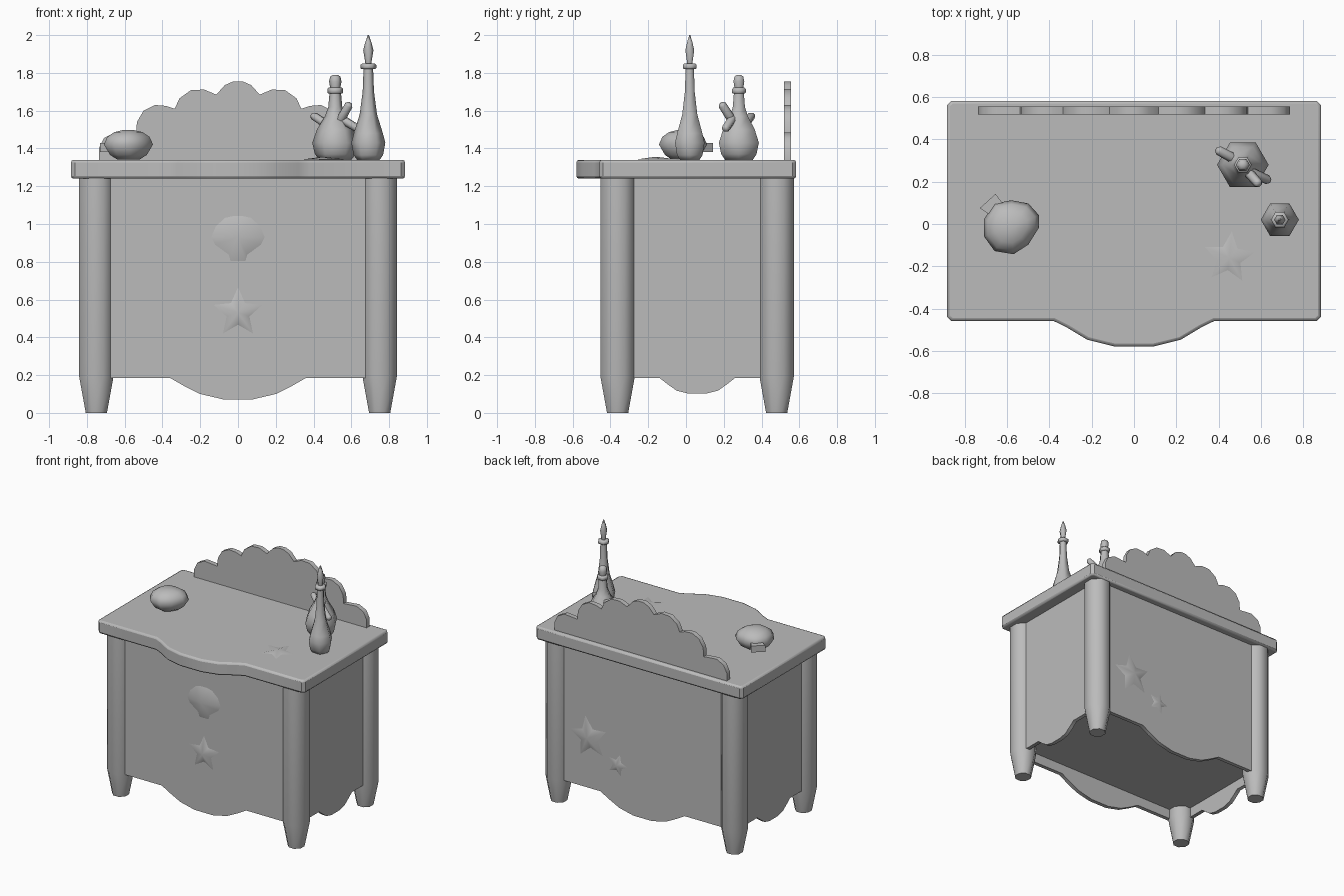
import bpy, bmesh, math
from math import sin, cos, pi, radians
from mathutils import Matrix, Vector

cube = bpy.data.objects.get("Cube")
if cube:
    bpy.data.objects.remove(cube, do_unlink=True)

grey = bpy.data.materials.new("plain grey")
grey.use_nodes = True
grey.diffuse_color = (0.5, 0.5, 0.5, 1)
grey.node_tree.nodes["Principled BSDF"].inputs["Base Color"].default_value = (0.5, 0.5, 0.5, 1)


def finish(name, bm, angle):
    """Turn a bmesh into a named object, smooth below the given angle."""
    bmesh.ops.recalc_face_normals(bm, faces=bm.faces)
    mesh = bpy.data.meshes.new(name)
    bm.to_mesh(mesh)
    bm.free()
    mesh.materials.append(grey)
    obj = bpy.data.objects.new(name, mesh)
    bpy.context.collection.objects.link(obj)
    bpy.ops.object.select_all(action='DESELECT')
    obj.select_set(True)
    bpy.context.view_layer.objects.active = obj
    bpy.ops.object.shade_smooth_by_angle(angle=radians(angle))
    return obj


def mirrored(half):
    """Complete an outline whose left half runs toward the middle."""
    return half + [(-x, y) for x, y in reversed(half)]


def prism(name, outline, depth, matrix, bevel=0):
    """Extrude a flat outline along its local z."""
    bm = bmesh.new()
    face = bm.faces.new([bm.verts.new((x, y, 0)) for x, y in outline])
    out = bmesh.ops.extrude_face_region(bm, geom=[face])
    moved = [v for v in out["geom"] if isinstance(v, bmesh.types.BMVert)]
    bmesh.ops.translate(bm, verts=moved, vec=(0, 0, depth))
    bm.transform(matrix)
    obj = finish(name, bm, 40)
    if bevel:
        mod = obj.modifiers.new("soft edge", 'BEVEL')
        mod.width, mod.segments, mod.limit_method = bevel, 2, 'ANGLE'
        mod.angle_limit = radians(50)


def stack(name, outline, levels, matrix, angle=50):
    """Loft scaled copies of an outline through (height, scale) levels."""
    bm = bmesh.new()
    rings = [[bm.verts.new((x * s, y * s, z)) for x, y in outline] for z, s in levels]
    n = len(outline)
    for low, high in zip(rings, rings[1:]):
        for i in range(n):
            j = (i + 1) % n
            bm.faces.new((low[i], low[j], high[j], high[i]))
    bm.faces.new(rings[0])
    bm.faces.new(rings[-1])
    bm.transform(matrix)
    finish(name, bm, angle)


def relief(name, outline, height, matrix):
    """Low raised carving that peaks in the middle."""
    bm = bmesh.new()
    tip = bm.verts.new((0, 0, height))
    rim = [bm.verts.new((x, y, 0)) for x, y in outline]
    for i, v in enumerate(rim):
        bm.faces.new((v, rim[(i + 1) % len(rim)], tip))
    bm.transform(matrix)
    finish(name, bm, 60)


def ring(n, r=1.0, turn=0.0):
    return [(r * cos(2 * pi * i / n + turn), r * sin(2 * pi * i / n + turn)) for i in range(n)]


def star(r, turn):
    """Five-pointed outline with its first point at the given angle."""
    radii = (r, r * 0.47)
    return [(radii[i % 2] * cos(radians(turn + 36 * i)),
             radii[i % 2] * sin(radians(turn + 36 * i))) for i in range(10)]


def facing(loc, turn):
    """Local xy plane stood upright, facing the front when turn is 0."""
    return (Matrix.Translation(loc) @ Matrix.Rotation(radians(turn), 4, 'Z')
            @ Matrix.Rotation(pi / 2, 4, 'X'))


# Table top with a bowed front
top = mirrored([(-0.864, 0.583), (-0.884, 0.563), (-0.884, -0.439), (-0.864, -0.459),
                (-0.38, -0.459), (-0.32, -0.488), (-0.22, -0.548), (-0.09, -0.58)])
prism("table_top", top, 0.1, Matrix.Translation((0, 0, 1.24)), 0.014)

# Corner legs, tapering at the feet
for side, x in (("right", -0.75), ("left", 0.75)):
    for end, y in (("front", -0.362), ("back", 0.48)):
        stack(f"{end}_{side}_leg", ring(8, 0.098, pi / 8),
              [(0, 0.62), (0.19, 1), (1.25, 1)], Matrix.Translation((x, y, 0)), 50)

# Front and back panels with a wavy apron, set back between the legs
wide = mirrored([(-0.76, 1.245), (-0.76, 0.185), (-0.36, 0.185), (-0.29, 0.145),
                 (-0.2, 0.1), (-0.08, 0.072)])
prism("front_panel", wide, 0.03, facing((0, -0.385, 0), 0))
prism("back_panel", wide, 0.03, facing((0, 0.5, 0), 180))

# Side panels with a narrower apron
narrow = mirrored([(-0.42, 1.245), (-0.42, 0.185), (-0.2, 0.185), (-0.155, 0.15),
                   (-0.11, 0.118), (-0.05, 0.103)])
for name, s in (("left", 1), ("right", -1)):
    prism(name + "_side_panel", narrow, 0.03, facing((s * 0.762, 0.06, 0), s * 90))

# Floor recessed inside the panels
floor = [(-0.77, -0.39), (0.77, -0.39), (0.77, 0.505), (-0.77, 0.505)]
prism("cabinet_floor", floor, 0.03, Matrix.Translation((0, 0, 0.26)))

# Scalloped back board
board = mirrored([(-0.737, 1.335), (-0.737, 1.4), (-0.71, 1.455), (-0.65, 1.485), (-0.54, 1.475),
                  (-0.535, 1.54), (-0.5, 1.6), (-0.44, 1.63), (-0.38, 1.625), (-0.335, 1.61),
                  (-0.31, 1.665), (-0.25, 1.708), (-0.18, 1.712), (-0.115, 1.685),
                  (-0.07, 1.735), (-0.025, 1.755)])
prism("back_board", board, 0.037, facing((0, 0.555, 0), 0))

# Carved stars and shell
relief("front_star", star(0.14, 90), 0.028, facing((0, -0.414, 0.53), 0))
relief("back_large_star", star(0.17, 100), 0.028, facing((0.46, 0.529, 0.575), 180))
relief("back_small_star", star(0.09, 75), 0.018, facing((0.215, 0.529, 0.425), 180))
relief("top_starfish", star(0.125, 84), 0.015, Matrix.Translation((0.45, -0.16, 1.341)))
fan = mirrored([(-0.04, -0.13), (-0.05, -0.095), (-0.125, -0.04), (-0.145, 0),
                (-0.12, 0.06), (-0.07, 0.105), (-0.025, 0.115)])
relief("front_shell", fan, 0.04, facing((0, -0.414, 0.93), 0))

# Clam shell on the table, with its hinge
clam = [(-0.08, 0.115), (-0.13, 0.04), (-0.13, -0.04), (-0.08, -0.11), (0.01, -0.125),
        (0.08, -0.08), (0.13, 0), (0.13, 0.06), (0.08, 0.115), (0, 0.13)]
stack("clam_shell", clam, [(0, 0.45), (0.025, 0.75), (0.08, 1), (0.12, 0.86), (0.145, 0.58), (0.157, 0.2)],
      Matrix.Translation((-0.58, -0.018, 1.341)), 60)
prism("clam_hinge", [(-0.60, 0.07), (-0.66, 0.03), (-0.73, 0.075), (-0.655, 0.142)], 0.05,
      Matrix.Translation((0, 0, 1.38)))

# Tall bottle and stopper
tall = Matrix.Translation((0.69, 0.02, 0))
hexagon = ring(6)
stack("tall_bottle", hexagon, [(1.34, 0.06), (1.365, 0.078), (1.43, 0.09), (1.48, 0.077), (1.58, 0.046),
                               (1.7, 0.03), (1.83, 0.025)], tall, 65)
stack("tall_bottle_collar", hexagon, [(1.82, 0.036), (1.826, 0.042), (1.842, 0.042), (1.85, 0.032)], tall)
stack("tall_bottle_stopper", hexagon, [(1.845, 0.015), (1.92, 0.027), (1.96, 0.017), (2.0, 0.003)], tall, 65)

# Round bottle and stopper
short = Matrix.Translation((0.515, 0.28, 0))
stack("round_bottle", hexagon, [(1.34, 0.085), (1.37, 0.108), (1.43, 0.122), (1.5, 0.097), (1.57, 0.055),
                                (1.62, 0.037), (1.7, 0.03)], short, 65)
stack("round_bottle_collar", hexagon, [(1.69, 0.036), (1.696, 0.042), (1.714, 0.042), (1.722, 0.034)], short)
stack("round_bottle_stopper", hexagon, [(1.715, 0.026), (1.755, 0.033), (1.78, 0.027), (1.79, 0.012)], short, 65)

# Coral prongs on the round bottle
prongs = [((0.48, 0.305, 1.52), (0.392, 0.352, 1.578)),
          ((0.545, 0.24, 1.555), (0.592, 0.187, 1.638)),
          ((0.55, 0.245, 1.555), (0.642, 0.205, 1.5))]
for i, (a, b) in enumerate(prongs):
    axis = Vector(b) - Vector(a)
    place = Matrix.Translation(a) @ axis.to_track_quat('Z', 'Y').to_matrix().to_4x4()
    stack(f"coral_prong_{i + 1}", hexagon, [(0, 0.024), (axis.length * 0.9, 0.022), (axis.length, 0.014)],
          place, 65)
